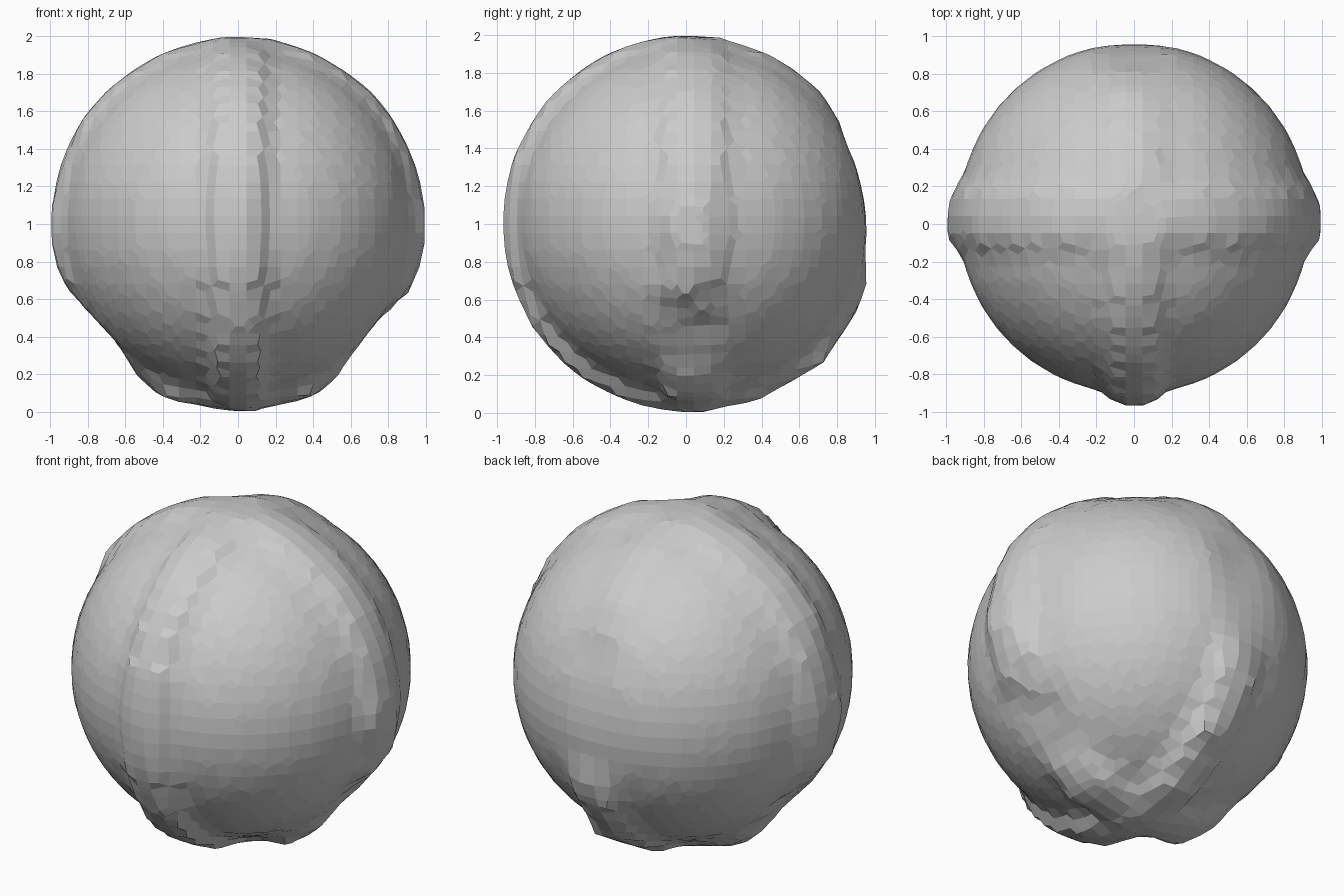
import bpy
import bmesh
import math
from mathutils import Vector, noise

if "Cube" in bpy.data.objects:
    bpy.data.objects.remove(bpy.data.objects["Cube"], do_unlink=True)

CORE = 0.936
CORE_SHIFT = Vector((0, 0.03, 0.02))

# Ridge radius by angle in degrees (0 = back, 90 = up, 180 = front)
FRONT_BACK = [(-180, 0.968), (-90, 0.993), (-70, 1.0), (-45, 1.02), (-20, 1.01),
              (-10, 0.965), (0, 0.958), (25, 0.945), (36, 0.98), (45, 0.995),
              (90, 1.0), (135, 0.985), (180, 0.968)]
# Ridge radius by angle below the horizon on either side
SIDE_TO_SIDE = [(0, 0.995), (17, 0.998), (25, 0.945), (38, 0.895), (49, 0.92),
                (62, 0.995), (90, 0.993)]


def lerp_table(table, x):
    for (a, ra), (b, rb) in zip(table, table[1:]):
        if x <= b:
            return ra + (rb - ra) * max(x - a, 0) / (b - a)
    return table[-1][1]


def band(distance, inner=0.125, outer=0.18):
    t = min(max((outer - abs(distance)) / (outer - inner), 0), 1)
    return t * t * (3 - 2 * t)


def radius(d):
    core = CORE + CORE_SHIFT.dot(d)
    rough = noise.noise(d * 9) * 0.02
    lump = rough * (1.5 if d.z < -0.1 and d.y > -0.2 else 0.6)
    # Ridge running over front, top, back and bottom
    ring = lerp_table(FRONT_BACK, math.degrees(math.atan2(d.z, d.y)))
    front_push = (ring - core + lump) * band(d.x + rough)
    # Ridge running over both sides, set slightly back
    ring = lerp_table(SIDE_TO_SIDE, math.degrees(math.atan2(-d.z, abs(d.x))))
    side_push = (ring - core + lump) * band(d.y - 0.045 + rough)
    return core + max(front_push, side_push, key=abs)


# Ridged ball
bm = bmesh.new()
bmesh.ops.create_icosphere(bm, subdivisions=6, radius=1)
for v in bm.verts:
    d = Vector(v.co).normalized()
    v.co = d * radius(d)
mesh = bpy.data.meshes.new("ridged_ball")
bm.to_mesh(mesh)
bm.free()
ball = bpy.data.objects.new("ridged_ball", mesh)
ball.location.z = 1
bpy.context.collection.objects.link(ball)

# Coarse faceted surface
remesh = ball.modifiers.new("facets", 'REMESH')
remesh.mode = 'SMOOTH'
remesh.octree_depth = 5
remesh.scale = 0.7
remesh.use_smooth_shade = False

# Grey finish
grey = bpy.data.materials.new("plain_grey")
grey.use_nodes = True
colour = (0.6, 0.6, 0.6, 1)
grey.diffuse_color = colour
grey.node_tree.nodes["Principled BSDF"].inputs["Base Color"].default_value = colour
mesh.materials.append(grey)
